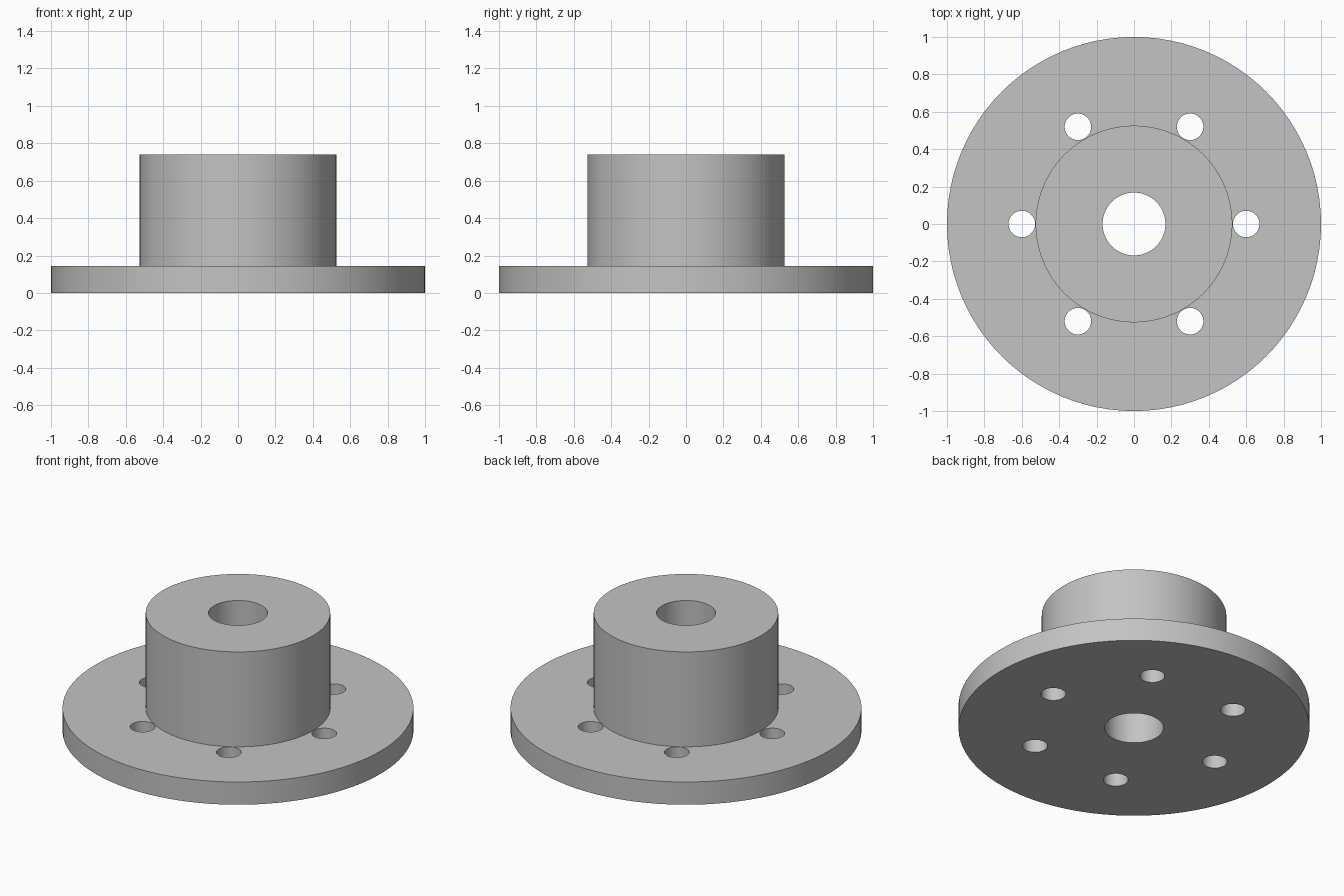
import bpy
import bmesh
import math
from mathutils import Matrix, Vector

default_cube = bpy.data.objects.get("Cube")
if default_cube:
    bpy.data.objects.remove(default_cube, do_unlink=True)

FLANGE_R, FLANGE_H = 1.0, 0.143
HUB_R, HUB_TOP = 0.526, 0.74
BORE_R = 0.168
BOLT_R, BOLT_CIRCLE, BOLT_COUNT = 0.071, 0.6, 6

grey = bpy.data.materials.new("machined grey")
grey.use_nodes = True
colour = (0.55, 0.55, 0.55, 1)
grey.diffuse_color = colour
grey.node_tree.nodes["Principled BSDF"].inputs["Base Color"].default_value = colour


def add_object(name, bm):
    bmesh.ops.recalc_face_normals(bm, faces=bm.faces)
    mesh = bpy.data.meshes.new(name)
    bm.to_mesh(mesh)
    bm.free()
    mesh.materials.append(grey)
    obj = bpy.data.objects.new(name, mesh)
    bpy.context.collection.objects.link(obj)
    return obj


# Flange, hub and bore: one closed profile turned about the z axis
profile = [(BORE_R, 0), (FLANGE_R, 0), (FLANGE_R, FLANGE_H),
           (HUB_R, FLANGE_H), (HUB_R, HUB_TOP), (BORE_R, HUB_TOP)]
bm = bmesh.new()
verts = [bm.verts.new((r, 0, z)) for r, z in profile]
edges = [bm.edges.new((v, verts[i - 1])) for i, v in enumerate(verts)]
bmesh.ops.spin(bm, geom=verts + edges, cent=(0, 0, 0), axis=(0, 0, 1),
               angle=math.tau, steps=96, use_merge=True)
bmesh.ops.remove_doubles(bm, verts=bm.verts, dist=0.0001)
body = add_object("flanged_hub", bm)

# Ring of bolt holes drilled through the flange
bm = bmesh.new()
for i in range(BOLT_COUNT):
    turn = Matrix.Rotation(math.tau * i / BOLT_COUNT, 4, "Z")
    place = Matrix.Translation(Vector((BOLT_CIRCLE, 0, FLANGE_H / 2)))
    bmesh.ops.create_cone(bm, cap_ends=True, segments=32, radius1=BOLT_R,
                          radius2=BOLT_R, depth=FLANGE_H * 2, matrix=turn @ place)
drill = add_object("bolt_hole_cutter", bm)
drill.hide_render = True

cut = body.modifiers.new("bolt holes", "BOOLEAN")
cut.operation = "DIFFERENCE"
cut.solver = "EXACT"
cut.object = drill

bpy.ops.object.select_all(action="DESELECT")
bpy.context.view_layer.objects.active = body
body.select_set(True)
bpy.ops.object.modifier_apply(modifier=cut.name)
bpy.data.objects.remove(drill, do_unlink=True)

# Smooth walls with crisp rims
bpy.ops.object.shade_smooth_by_angle(angle=math.radians(30))
